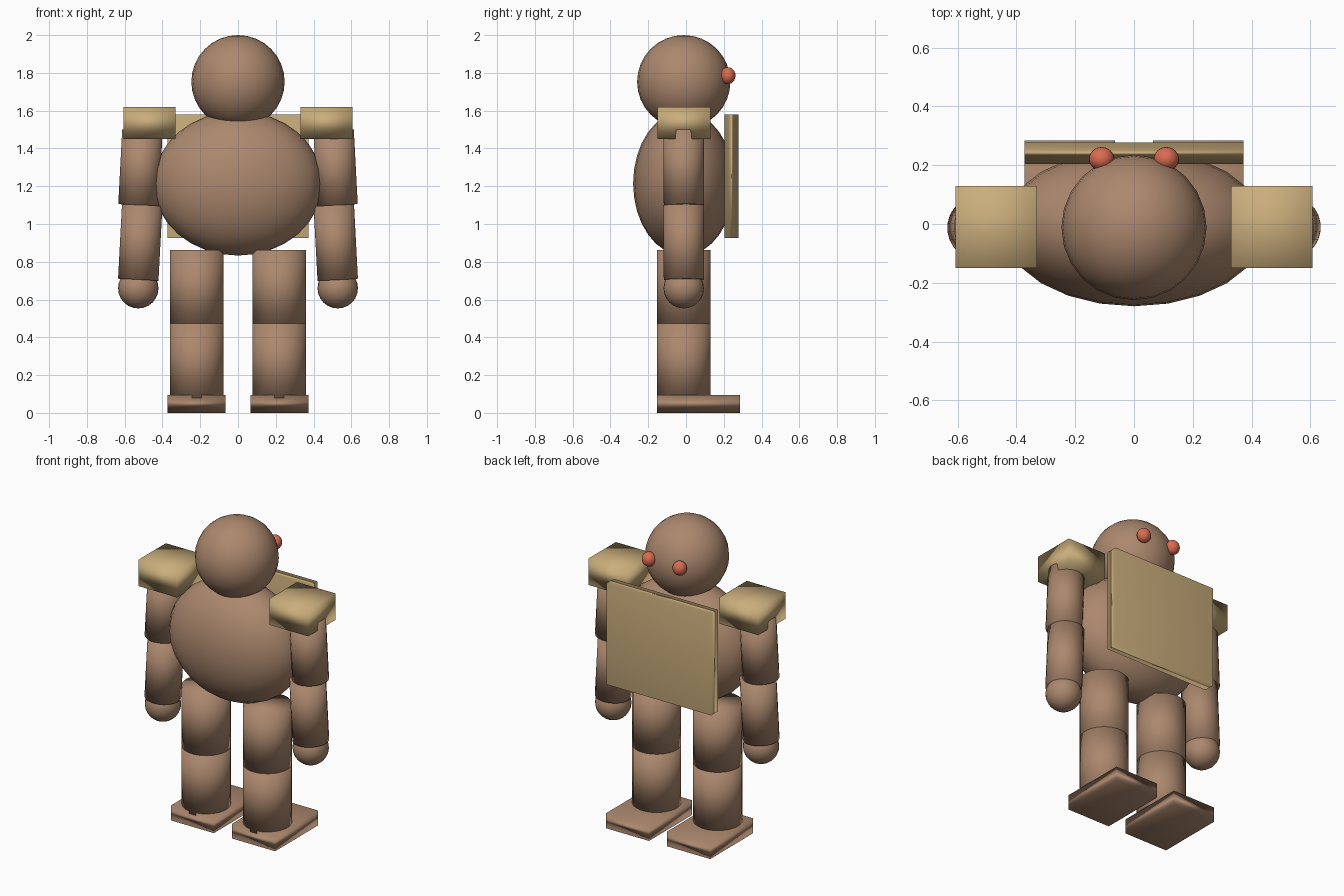
import bpy, math
from mathutils import Vector

if "Cube" in bpy.data.objects:
    bpy.data.objects.remove(bpy.data.objects["Cube"])

Y = -0.012  # common depth axis of body and limbs
SIDES = 24


def material(name, rgb):
    m = bpy.data.materials.new(name)
    m.diffuse_color = (*rgb, 1)
    m.use_nodes = True
    m.node_tree.nodes["Principled BSDF"].inputs["Base Color"].default_value = m.diffuse_color
    return m


CLAY = material("clay_brown", (0.41, 0.245, 0.155))
SAND = material("sand_tan", (0.59, 0.42, 0.20))
RED = material("eye_red", (0.70, 0.15, 0.085))


def finish(name, mat):
    ob = bpy.context.object
    ob.name = name
    ob.data.materials.append(mat)
    bpy.ops.object.shade_smooth()
    return ob


def ball(name, center, radii, mat, rings=16):
    bpy.ops.mesh.primitive_uv_sphere_add(segments=SIDES, ring_count=rings, radius=1, location=center)
    bpy.context.object.scale = radii
    return finish(name, mat)


def box(name, low, high, mat):
    low, high = Vector(low), Vector(high)
    bpy.ops.mesh.primitive_cube_add(size=1, location=(low + high) / 2)
    bpy.context.object.scale = high - low
    return finish(name, mat)


def limb(name, top, bottom, radius, mat):
    top, bottom = Vector(top), Vector(bottom)
    axis = top - bottom
    bpy.ops.mesh.primitive_cylinder_add(vertices=SIDES, radius=radius, depth=axis.length,
                                        location=(top + bottom) / 2)
    # half-step turn puts a flat facet on each side, then lean outwards
    bpy.context.object.rotation_euler = (0, math.atan2(axis.x, axis.z), math.pi / SIDES)
    return finish(name, mat)


# Torso, head and back plate
ball("torso", (0, Y, 1.215), (0.447, 0.268, 0.382), CLAY)
ball("head", (0, Y, 1.753), (0.247, 0.247, 0.247), CLAY)
box("back_plate", (-0.373, 0.205, 0.925), (0.373, 0.277, 1.58), SAND)

for side, s in (("left", -1), ("right", 1)):
    # Eyes
    ball(side + "_eye", (s * 0.11, 0.221, 1.785), (0.043, 0.041, 0.045), RED, 12)

    # Shoulder pad, arm and hand
    xs = sorted((s * 0.33, s * 0.607))
    box(side + "_shoulder_pad", (xs[0], -0.15, 1.45), (xs[1], 0.13, 1.62), SAND)
    limb(side + "_upper_arm", (s * 0.506, Y, 1.495), (s * 0.527, Y, 1.10), 0.108, CLAY)
    limb(side + "_forearm", (s * 0.507, Y, 1.10), (s * 0.528, Y, 0.705), 0.108, CLAY)
    ball(side + "_hand", (s * 0.528, Y, 0.66), (0.107, 0.107, 0.107), CLAY, 12)

    # Leg and foot
    limb(side + "_thigh", (s * 0.2185, Y, 0.863), (s * 0.2185, Y, 0.472), 0.144, CLAY)
    limb(side + "_shin", (s * 0.2185, Y, 0.472), (s * 0.2185, Y, 0.08), 0.144, CLAY)
    xs = sorted((s * 0.065, s * 0.373))
    box(side + "_foot", (xs[0], -0.153, 0), (xs[1], 0.285, 0.096), CLAY)
